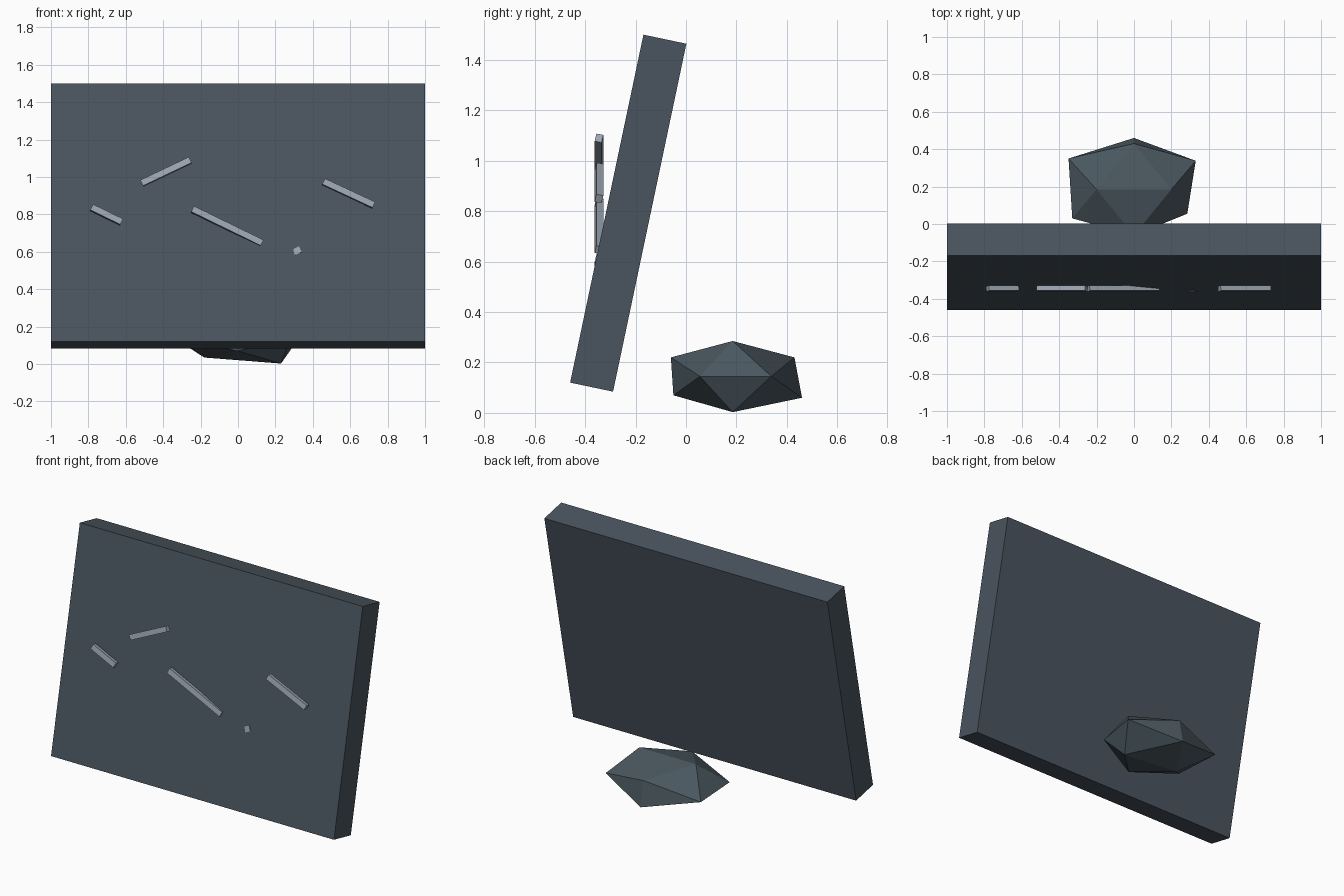
import bpy, bmesh, math
from mathutils import Vector

if "Cube" in bpy.data.objects:
    bpy.data.objects.remove(bpy.data.objects["Cube"])

TILT = math.radians(-11.9)


def material(name, rgb):
    m = bpy.data.materials.new(name)
    m.diffuse_color = (*rgb, 1)
    m.use_nodes = True
    m.node_tree.nodes["Principled BSDF"].inputs["Base Color"].default_value = m.diffuse_color
    return m


slate = material("dark slate", (0.068, 0.09, 0.113))
stone = material("dark stone", (0.068, 0.095, 0.113))
pale = material("pale grey", (0.33, 0.38, 0.45))


def add_object(name, bm, mat):
    bmesh.ops.recalc_face_normals(bm, faces=bm.faces)
    mesh = bpy.data.meshes.new(name)
    bm.to_mesh(mesh)
    bm.free()
    mesh.materials.append(mat)
    ob = bpy.data.objects.new(name, mesh)
    bpy.context.collection.objects.link(ob)
    return ob


def box(name, size, centre, turn, mat):
    """Box leaning back by TILT, then turned in the xz plane."""
    bm = bmesh.new()
    bmesh.ops.create_cube(bm, size=1)
    bmesh.ops.scale(bm, vec=size, verts=bm.verts)
    ob = add_object(name, bm, mat)
    ob.location = centre
    ob.rotation_euler = (TILT, math.radians(turn), 0)
    return ob


# Leaning slab
box("slab", (2, 0.174, 1.41), (0, -0.229, 0.792), 0, slate)

# Scratch bars on the front: centre x, centre z, length, turn
bars = [
    (-0.384, 1.028, 0.287, -25.5),
    (-0.703, 0.798, 0.178, 26),
    (-0.058, 0.737, 0.413, 26),
    (0.591, 0.912, 0.297, 25),
    (0.217, 0.557, 0.26, -25),  # mostly sunk into the slab
]
for i, (x, z, length, turn) in enumerate(bars):
    box(f"scratch_bar_{i + 1}", (length, 0.028, 0.034), (x, -0.345, z), turn, pale)

# Rough twenty-sided rock behind the slab
rock_points = [
    (-0.20, 0.185, 0.285), (0.20, 0.185, 0.285),    # top ridge
    (-0.18, 0.185, 0.035), (0.23, 0.185, 0.003),    # bottom ridge
    (-0.35, 0.35, 0.145), (-0.33, 0.03, 0.145),     # left side
    (0.33, 0.338, 0.145), (0.285, 0.055, 0.145),    # right side
    (0, 0.43, 0.22), (0, 0.46, 0.06),               # back
    (0, -0.06, 0.22), (0, -0.05, 0.07),             # front
]
bm = bmesh.new()
for p in rock_points:
    bm.verts.new(Vector(p))
bmesh.ops.convex_hull(bm, input=bm.verts)
add_object("rock", bm, stone)
